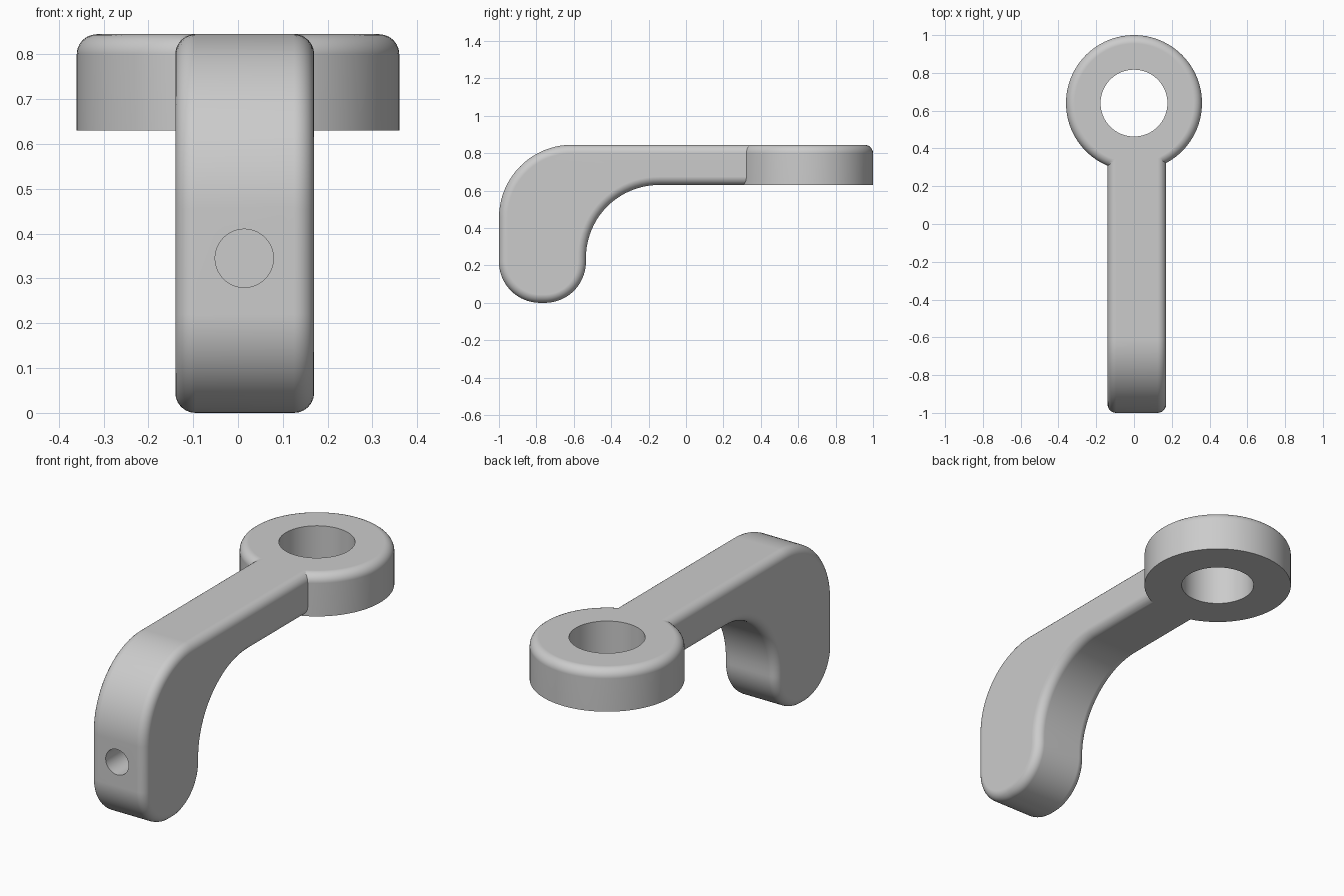
import bpy, bmesh, math
from mathutils import Matrix

if "Cube" in bpy.data.objects:
    bpy.data.objects.remove(bpy.data.objects["Cube"])

grey = bpy.data.materials.new("plain grey")
grey.use_nodes = True
colour = (0.6, 0.6, 0.6, 1)
grey.diffuse_color = colour
grey.node_tree.nodes["Principled BSDF"].inputs["Base Color"].default_value = colour

FILLET = 0.045
TOP, UNDER = 0.845, 0.63


def add_object(name, bm):
    bmesh.ops.recalc_face_normals(bm, faces=bm.faces)
    mesh = bpy.data.meshes.new(name)
    bm.to_mesh(mesh)
    bm.free()
    mesh.materials.append(grey)
    obj = bpy.data.objects.new(name, mesh)
    bpy.context.collection.objects.link(obj)
    return obj


def arc(cy, cz, r, start, end, steps=20):
    angles = [math.radians(start + (end - start) * i / steps) for i in range(steps + 1)]
    return [(cy + r * math.cos(a), cz + r * math.sin(a)) for a in angles]


def cylinder(name, r, depth, matrix):
    bm = bmesh.new()
    bmesh.ops.create_cone(bm, cap_ends=True, segments=64, radius1=r, radius2=r,
                          depth=depth, matrix=matrix)
    return add_object(name, bm)


def boolean(target, tool, operation):
    mod = target.modifiers.new(operation.title(), 'BOOLEAN')
    mod.operation, mod.object, mod.solver = operation, tool, 'EXACT'
    bpy.context.view_layer.objects.active = target
    bpy.ops.object.modifier_apply(modifier=mod.name)
    bpy.data.objects.remove(tool)


# Curved arm: side profile extruded across x, both side outlines filleted
profile = ([(0.44, UNDER), (0.44, TOP)]
           + arc(-0.61, TOP - 0.39, 0.39, 90, 180)
           + arc(-0.78, 0.22, 0.22, 180, 270)
           + arc(-0.755, 0.22, 0.22, 270, 360)
           + arc(-0.145, 0.24, 0.39, 180, 90))
bm = bmesh.new()
side = bm.faces.new([bm.verts.new((-0.14, y, z)) for y, z in profile])
extruded = bmesh.ops.extrude_face_region(bm, geom=[side], use_keep_orig=True)["geom"]
bmesh.ops.translate(bm, vec=(0.31, 0, 0),
                    verts=[v for v in extruded if isinstance(v, bmesh.types.BMVert)])
bmesh.ops.recalc_face_normals(bm, faces=bm.faces)
outlines = [e for e in bm.edges if abs(e.verts[0].co.x - e.verts[1].co.x) < 1e-5]
bmesh.ops.bevel(bm, geom=outlines, offset=FILLET, segments=6, profile=0.5,
                affect='EDGES', clamp_overlap=False)
lever = add_object("lever_arm_with_eye", bm)

# Round eye at the back, filleted on its upper rim only
bm = bmesh.new()
bmesh.ops.create_cone(bm, cap_ends=True, segments=96, radius1=0.36, radius2=0.36,
                      depth=TOP - UNDER,
                      matrix=Matrix.Translation((0, 0.64, (TOP + UNDER) / 2)))
rim = [e for e in bm.edges if all(v.co.z > TOP - 0.01 for v in e.verts)]
bmesh.ops.bevel(bm, geom=rim, offset=FILLET, segments=6, profile=0.5, affect='EDGES')
boolean(lever, add_object("eye", bm), 'UNION')

# Through bore in the eye and blind hole in the front of the grip
boolean(lever, cylinder("eye_bore", 0.177, 1, Matrix.Translation((0, 0.64, 0.74))),
        'DIFFERENCE')
boolean(lever, cylinder("front_hole", 0.065, 0.5,
                        Matrix.Translation((0.014, -1, 0.345))
                        @ Matrix.Rotation(math.pi / 2, 4, 'X')), 'DIFFERENCE')

# Smooth fillets, crisp bores
bpy.ops.object.select_all(action='DESELECT')
lever.select_set(True)
bpy.context.view_layer.objects.active = lever
bpy.ops.object.shade_smooth_by_angle(angle=math.radians(30))
weighted = lever.modifiers.new("Weighted normals", 'WEIGHTED_NORMAL')
weighted.keep_sharp = True
